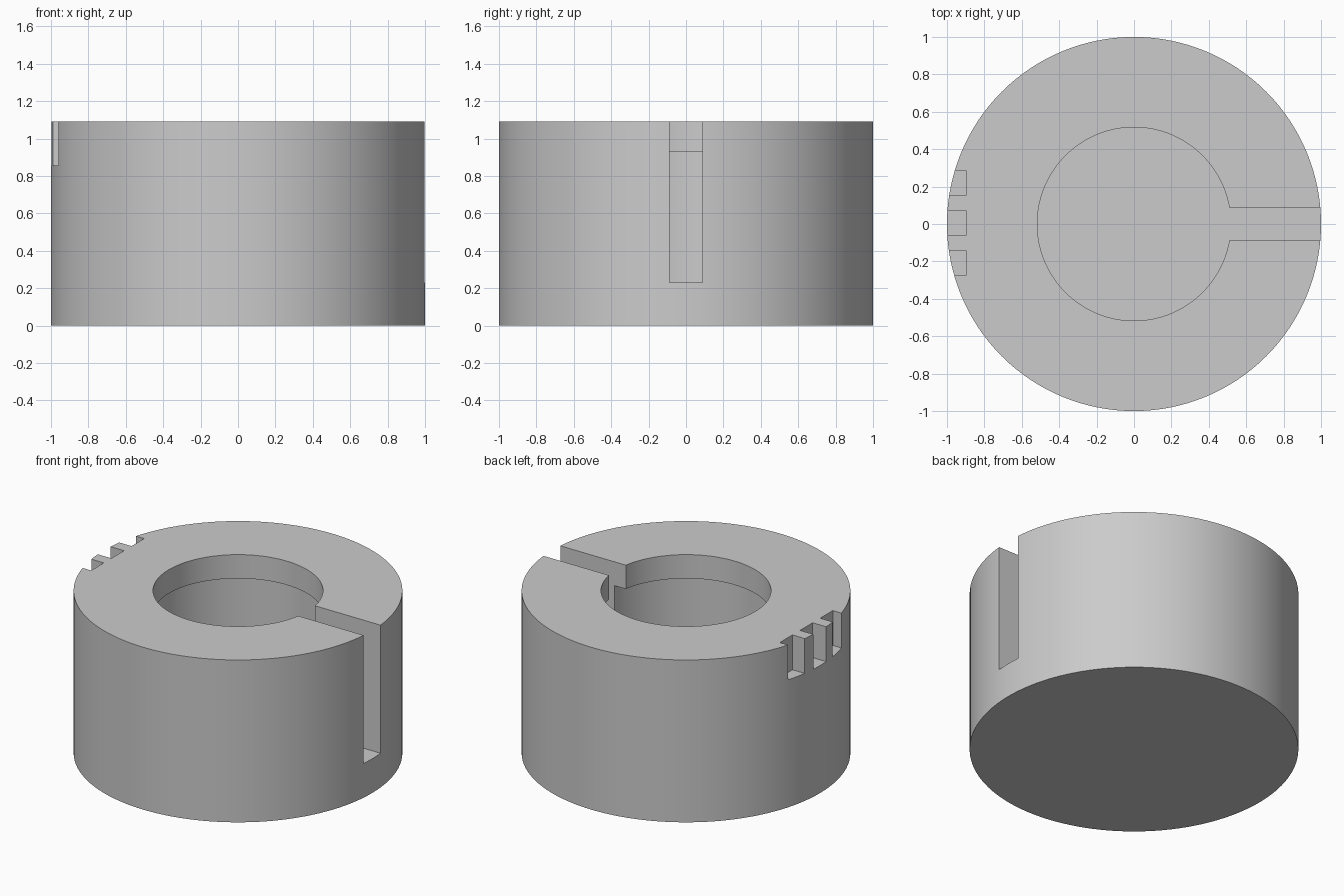
import bpy, bmesh, math

if "Cube" in bpy.data.objects:
    bpy.data.objects.remove(bpy.data.objects["Cube"])

HEIGHT = 1.09
SIDES = 128

grey = bpy.data.materials.new("plain grey")
grey.diffuse_color = (0.6, 0.6, 0.6, 1)
grey.use_nodes = True
grey.node_tree.nodes["Principled BSDF"].inputs["Base Color"].default_value = grey.diffuse_color


def make_object(name, bm):
    bmesh.ops.recalc_face_normals(bm, faces=bm.faces)
    mesh = bpy.data.meshes.new(name)
    bm.to_mesh(mesh)
    bm.free()
    mesh.materials.append(grey)
    obj = bpy.data.objects.new(name, mesh)
    bpy.context.collection.objects.link(obj)
    return obj


def turned(name, profile):
    """Closed solid of revolution from (radius, z) rings, bottom to top."""
    bm = bmesh.new()
    rings = [[bm.verts.new((r * math.cos(2 * math.pi * i / SIDES),
                            r * math.sin(2 * math.pi * i / SIDES), z))
              for i in range(SIDES)] for r, z in profile]
    for low, high in zip(rings, rings[1:]):
        for i in range(SIDES):
            j = (i + 1) % SIDES
            bm.faces.new((low[i], low[j], high[j], high[i]))
    bm.faces.new(rings[0])
    bm.faces.new(rings[-1])
    return make_object(name, bm)


def box(name, low, high):
    bm = bmesh.new()
    bmesh.ops.create_cube(bm, size=1)
    for v in bm.verts:
        v.co = [(a + b) / 2 + c * (b - a) for a, b, c in zip(low, high, v.co)]
    return make_object(name, bm)


# Round body
body = turned("round_body", [(1.0, 0), (1.0, HEIGHT)])

# Undercut bore: wide chamber below a narrower mouth
cutters = [turned("bore_cutter",
                  [(0.6, 0.23), (0.6, 0.93), (0.517, 0.93), (0.517, 1.3)])]

# Side slot, level with the chamber floor
cutters.append(box("slot_cutter", (0.2, -0.089, 0.23), (1.2, 0.089, 1.3)))

# Three grip notches on the opposite rim
for k in (-1, 0, 1):
    y = 0.005 + 0.214 * k
    cutters.append(box("notch_cutter", (-1.2, y - 0.067, 0.856),
                       (-0.897, y + 0.067, 1.3)))

# Cut the body, then drop the cutters
bpy.context.view_layer.objects.active = body
body.select_set(True)
for cutter in cutters:
    mod = body.modifiers.new(cutter.name, "BOOLEAN")
    mod.operation = "DIFFERENCE"
    mod.solver = "EXACT"
    mod.object = cutter
    bpy.ops.object.modifier_apply(modifier=mod.name)
    bpy.data.objects.remove(cutter, do_unlink=True)

# Smooth round walls with crisp edges
bpy.ops.object.shade_smooth_by_angle(angle=math.radians(30))
